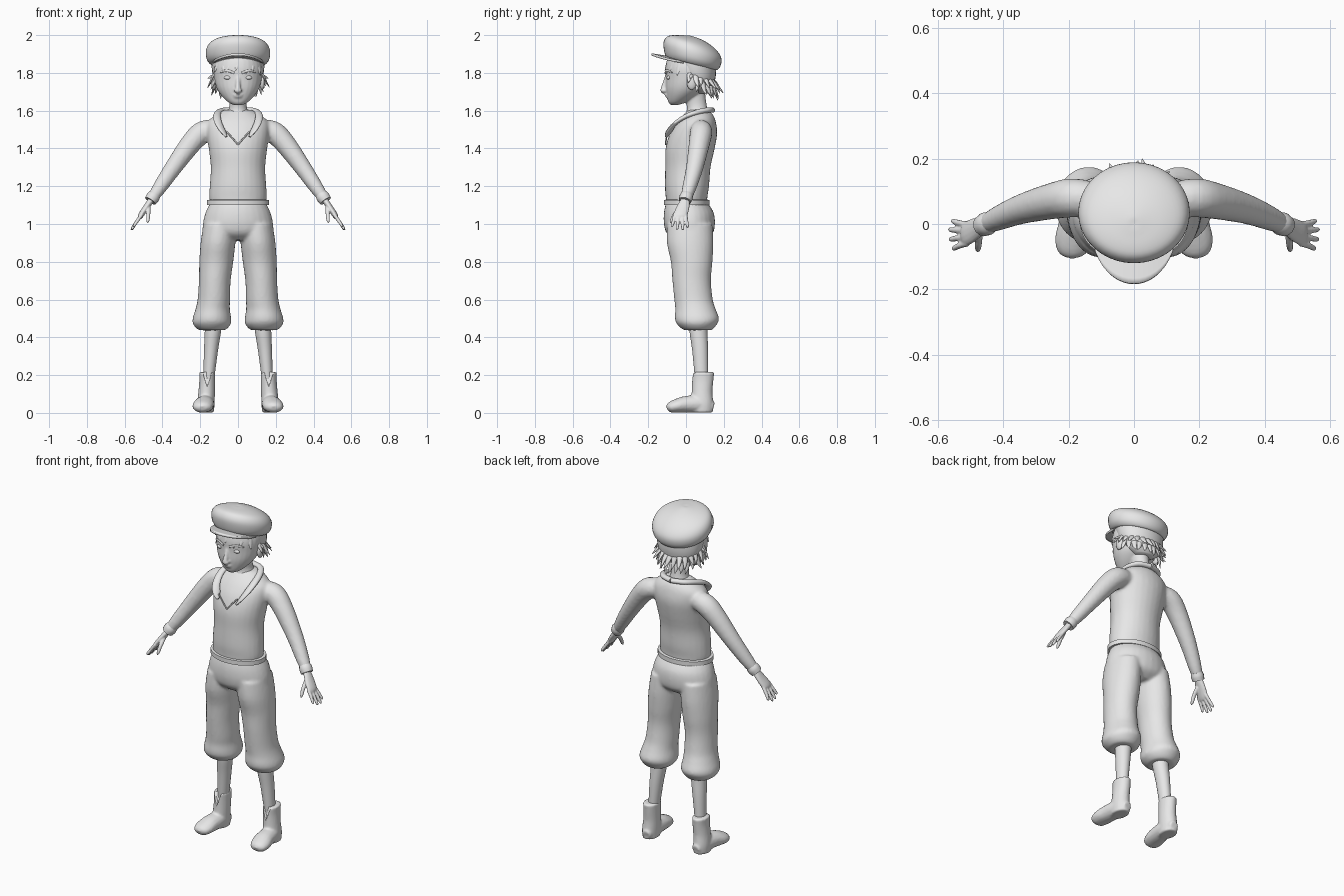
import bpy, math, random
from mathutils import Vector

random.seed(4)
grey = bpy.data.materials.new("light_grey")
grey.diffuse_color = (0.8, 0.8, 0.8, 1)


def spline(rows, sub):
    """Catmull-Rom interpolation of parameter rows."""
    out = []
    for i in range(len(rows) - 1):
        p0, p1 = rows[max(i - 1, 0)], rows[i]
        p2, p3 = rows[i + 1], rows[min(i + 2, len(rows) - 1)]
        for k in range(sub):
            t = k / sub
            out.append([0.5 * (2 * b + (c - a) * t + (2 * a - 5 * b + 4 * c - d) * t * t
                               + (3 * b - a - 3 * c + d) * t ** 3)
                        for a, b, c, d in zip(p0, p1, p2, p3)])
    return out + [list(rows[-1])]


def skin(rings):
    """Bridge equal rings of points into a capped shape."""
    n = len(rings[0])
    verts = [p for r in rings for p in r]
    faces = [(i * n + j, i * n + (j + 1) % n, (i + 1) * n + (j + 1) % n, (i + 1) * n + j)
             for i in range(len(rings) - 1) for j in range(n)]
    last = (len(rings) - 1) * n
    faces += [tuple(range(n))[::-1], tuple(range(last, last + n))]
    return verts, faces


def loft(rows, sub=4, n=28):
    """Level rings: cx, cy, z, rx, ry, slope along y."""
    rings = []
    for cx, cy, z, rx, ry, s in spline([tuple(r) + (0,) * (6 - len(r)) for r in rows], sub):
        rings.append([Vector((cx + rx * math.cos(a), cy + ry * math.sin(a),
                              z + s * ry * math.sin(a)))
                      for a in (math.tau * k / n for k in range(n))])
    return skin(rings)


def tube(rows, ref=(0, 0, 1), sub=4, n=14):
    """Rings across a path: x, y, z, radius, second radius."""
    rows = spline([tuple(r) + ((r[3],) if len(r) == 4 else ()) for r in rows], sub)
    pts = [Vector(r[:3]) for r in rows]
    rings = []
    for i, r in enumerate(rows):
        t = (pts[min(i + 1, len(pts) - 1)] - pts[max(i - 1, 0)]).normalized()
        u = t.cross(Vector(ref)).normalized()
        v = u.cross(t)
        rings.append([pts[i] + u * r[3] * math.cos(a) + v * r[4] * math.sin(a)
                      for a in (math.tau * k / n for k in range(n))])
    return skin(rings)


def ball(c, r, n=16):
    rows = [(c[0], c[1], c[2] - r[2] * math.cos(a), r[0] * math.sin(a), r[1] * math.sin(a))
            for a in (0.05 + (math.pi - 0.1) * k / 10 for k in range(11))]
    return loft(rows, 1, n)


def build(name, shapes, mirror=False, voxel=0, smooth=4):
    verts, faces = [], []
    for v, f in shapes:
        faces += [tuple(i + len(verts) for i in q) for q in f]
        verts += v
    me = bpy.data.meshes.new(name)
    me.from_pydata(verts, [], faces)
    me.materials.append(grey)
    ob = bpy.data.objects.new(name, me)
    bpy.context.collection.objects.link(ob)
    bpy.context.view_layer.objects.active = ob
    ob.select_set(True)
    bpy.ops.object.mode_set(mode='EDIT')
    bpy.ops.mesh.select_all(action='SELECT')
    bpy.ops.mesh.normals_make_consistent(inside=False)
    bpy.ops.object.mode_set(mode='OBJECT')
    bpy.ops.object.shade_smooth_by_angle(angle=math.radians(50))
    ob.select_set(False)
    if mirror:
        ob.modifiers.new("mirror", 'MIRROR').use_mirror_merge = False
    if voxel:
        m = ob.modifiers.new("fuse", 'REMESH')
        m.mode, m.voxel_size, m.use_smooth_shade = 'VOXEL', voxel, True
        m = ob.modifiers.new("soften", 'SMOOTH')
        m.factor, m.iterations = 0.5, smooth
    return ob


# Shirt with sleeves
torso = loft([(0, .003, 1.1, .145, .108), (0, .003, 1.14, .152, .11), (0, .005, 1.2, .15, .117),
              (0, .01, 1.3, .144, .12), (0, .022, 1.4, .155, .13), (0, .04, 1.48, .165, .125),
              (0, .055, 1.54, .16, .103), (0, .065, 1.58, .115, .077), (0, .065, 1.605, .07, .05)])
sleeve = tube([(.11, .075, 1.5, .05), (.185, .08, 1.487, .06), (.25, .07, 1.425, .056),
               (.345, .045, 1.295, .046), (.42, .015, 1.185, .037), (.46, -.004, 1.128, .027)])
build("shirt", [torso, sleeve], True, .009, 5)
build("cuff", [tube([(.437, .008, 1.158, .031), (.45, .001, 1.142, .036), (.464, -.006, 1.122, .033)])], True)

# Open collar and neckline seam
build("collar", [tube([(.062, -.104, 1.462, .008, .005), (.08, -.09, 1.49, .021, .009),
                       (.102, -.06, 1.53, .021, .01), (.112, -.005, 1.568, .02, .012),
                       (.102, .06, 1.592, .018, .014), (.068, .115, 1.603, .017, .014),
                       (0, .138, 1.603, .017, .014)])], True)
build("neckline", [tube([(.062, -.095, 1.49, .004), (.03, -.104, 1.455, .004),
                         (0, -.108, 1.42, .004)])], True)

# Belt
build("belt", [loft([(0, .004, 1.1, .14, .105), (0, .004, 1.1, .165, .121),
                     (0, .004, 1.126, .165, .121), (0, .004, 1.13, .14, .105)], 1, 40)])

# Baggy breeches
hips = loft([(0, .005, 1.11, .148, .112), (0, .015, 1.06, .172, .132), (0, .018, 1, .186, .135),
             (0, .02, .95, .18, .122), (0, .02, .915, .11, .08)])
leg = loft([(.095, .02, 1, .088, .12), (.106, .022, .9, .092, .123), (.115, .03, .8, .09, .11),
            (.123, .03, .7, .084, .102), (.128, .04, .6, .086, .102), (.134, .05, .55, .091, .107),
            (.138, .058, .5, .102, .117), (.138, .058, .47, .1, .106),
            (.138, .062, .44, .072, .076), (.135, .064, .438, .04, .04)])
build("breeches", [hips, leg], True, .009, 4)

# Shins
build("shin", [loft([(.13, .065, .5, .045, .048), (.133, .066, .43, .043, .047),
                     (.143, .075, .33, .037, .042), (.155, .082, .18, .029, .035)])], True)

# Ankle boots with a notch in the front
shaft = loft([(.163, .09, .216, .043, .06), (.163, .088, .17, .042, .057), (.166, .085, .11, .044, .055),
              (.17, .085, .05, .046, .06), (.17, .085, .002, .043, .058)], 4)
foot = tube([(.165, .145, .03, .025, .028), (.17, .08, .046, .046, .046), (.178, 0, .045, .053, .045),
             (.186, -.05, .037, .056, .037), (.19, -.085, .028, .045, .028),
             (.191, -.1, .022, .022, .014)], sub=5)
boot = build("boot", [shaft, foot], True, .007, 3)
wedge = [Vector((.163 + x, y, z)) for y in (-.02, .049) for x, z in ((-.03, .235), (.03, .235), (0, .14))]
notch = build("notch_cutter", [(wedge, [(0, 1, 2), (5, 4, 3), (0, 3, 4, 1), (1, 4, 5, 2), (2, 5, 3, 0)])], True)
notch.hide_render = True
notch.display_type = 'WIRE'
cut = boot.modifiers.new("notch", 'BOOLEAN')
cut.operation, cut.object = 'DIFFERENCE', notch

# Hands
normal = (.8, 0, .57)
hand = [tube([(.452, 0, 1.138, .021, .018), (.485, -.015, 1.09, .034, .016),
              (.513, -.03, 1.048, .037, .015), (.522, -.032, 1.03, .028, .01)], normal),
        tube([(.474, -.025, 1.09, .012), (.475, -.058, 1.052, .011), (.477, -.076, 1.02, .009),
              (.478, -.083, 1.006, .004)], normal)]
for j, reach in ((-.029, .8), (-.01, .97), (.01, 1), (.028, .85)):
    hand.append(tube([(.508, -.03 + j, 1.052, .01), (.508 + .03 * reach, -.031 + j * 1.2, 1.052 - .042 * reach, .0095),
                      (.508 + .052 * reach, -.032 + j * 1.45, 1.052 - .076 * reach, .008),
                      (.508 + .057 * reach, -.032 + j * 1.5, 1.052 - .084 * reach, .004)], normal, 3, 10))
build("hand", hand, True, .004, 3)

# Neck and head
neck = loft([(0, .06, 1.57, .07, .07), (0, .06, 1.6, .052, .056), (0, .055, 1.64, .045, .053),
             (0, .045, 1.7, .05, .055)])
skull = loft([(0, -.062, 1.63, .022, .018), (0, -.045, 1.645, .052, .048), (0, -.02, 1.68, .088, .082),
              (0, 0, 1.72, .113, .108), (0, .011, 1.77, .126, .119), (0, .015, 1.83, .13, .124),
              (0, .02, 1.89, .112, .11), (0, .02, 1.93, .06, .06)])
bridge = tube([(0, -.1, 1.785, .011), (0, -.112, 1.745, .012), (0, -.122, 1.71, .014),
               (0, -.115, 1.692, .008)], (0, 1, 0))
build("head", [neck, skull, bridge, ball((0, -.117, 1.706), (.022, .02, .013)),
               ball((0, -.1, 1.684), (.026, .012, .006)), ball((0, -.098, 1.673), (.022, .012, .006))],
      False, .006, 4)
build("ear", [ball((.128, .03, 1.75), (.014, .026, .04))], True)
build("eye", [ball((.054, -.092, 1.775), (.02, .011, .011))], True)
build("eyebrow", [tube([(.02, -.11, 1.8, .004, .006), (.06, -.1, 1.812, .004, .007),
                        (.095, -.073, 1.802, .003, .003)])], True)

# Hair: back shell and pointed tufts
shell = loft([(0, .085, 1.69, .05, .035), (0, .08, 1.715, .09, .06), (0, .068, 1.75, .118, .083),
              (0, .055, 1.8, .136, .104), (0, .045, 1.87, .138, .11), (0, .04, 1.9, .11, .09)])
tufts = []


def tuft(ang, z, length, drop, width=.016):
    c, s = math.cos(ang), math.sin(ang)
    root = Vector((.122 * c, .03 + .122 * s, z))
    out, twist = Vector((c, s, 0)), Vector((-s, c, 0)) * random.uniform(-.02, .02)
    mid = root + out * length * .55 + twist * .3 + Vector((0, 0, -drop * .55))
    tip = root + out * length + twist + Vector((0, 0, -drop))
    tufts.append(tube([(*root, width, .008), (*mid, width * .7, .006), (*tip, .001, .001)], out, 3, 8))


for k in range(15):      # nape and sides
    a = math.radians(-5 + 190 * k / 14)
    low = .045 * max(0, math.sin(a))
    tuft(a, 1.8 - low, random.uniform(.03, .05), random.uniform(.05, .075))
    tuft(a + .1, 1.765 - low, random.uniform(.01, .025), random.uniform(.045, .07))
for k in range(7):       # fringe
    tuft(math.radians(212 + 116 * k / 6), 1.86, .02, random.uniform(.045, .075), .018)
for side in (0, math.pi):  # flicks beside the ears
    tuft(side, 1.79, .04, .02, .012)
build("hair", [shell] + tufts)

# Flat cap with a peak
build("cap", [loft([(0, .03, 1.86, .12, .115, -.25), (0, .03, 1.848, .143, .133, -.25),
                    (0, .034, 1.875, .166, .149, -.25), (0, .034, 1.92, .169, .153, -.27),
                    (0, .03, 1.957, .147, .13, -.27), (0, .018, 1.983, .095, .085, -.2),
                    (0, .005, 1.997, .03, .03, -.1), (0, .005, 1.998, .004, .004)], 4, 40)])
peak, cols = [], 20
for r in range(6):
    for k in range(cols + 1):
        a = math.radians(-72 + 144 * k / cols)
        f = r / 5 * math.cos(a * 1.25) ** .5 if abs(a) < 1.256 else 0
        x, y = .138 * math.sin(a), .025 - .125 * math.cos(a) - .083 * f
        peak.append(Vector((x, y, 1.884 + .014 * f - 1.6 * x * x)))
w = cols + 1
quads = [(r * w + k, r * w + k + 1, (r + 1) * w + k + 1, (r + 1) * w + k) for r in range(5) for k in range(cols)]
thick = build("cap_peak", [(peak, quads)]).modifiers.new("thickness", 'SOLIDIFY')
thick.thickness, thick.offset = .012, 0
